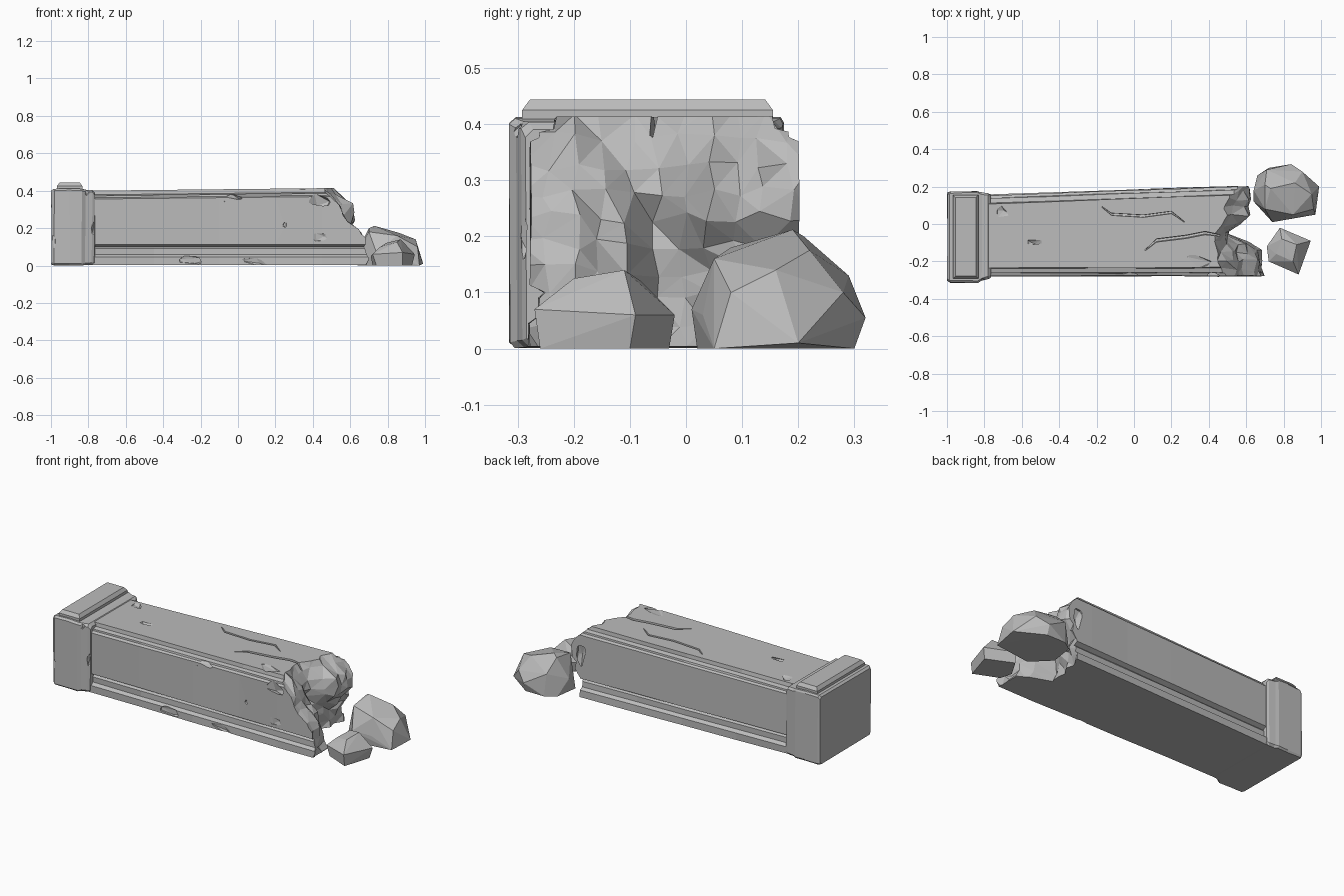
import bpy, bmesh, random
from mathutils import Vector

random.seed(7)
if "Cube" in bpy.data.objects:
    bpy.data.objects.remove(bpy.data.objects["Cube"], do_unlink=True)

stone = bpy.data.materials.new("grey stone")
stone.use_nodes = True
GREY = (0.5, 0.5, 0.5, 1)
stone.diffuse_color = GREY
bsdf = stone.node_tree.nodes["Principled BSDF"]
bsdf.inputs["Base Color"].default_value = GREY
bsdf.inputs["Roughness"].default_value = 0.9


def finish(bm, name):
    bmesh.ops.recalc_face_normals(bm, faces=bm.faces[:])
    mesh = bpy.data.meshes.new(name)
    bm.to_mesh(mesh)
    bm.free()
    mesh.materials.append(stone)
    ob = bpy.data.objects.new(name, mesh)
    bpy.context.collection.objects.link(ob)
    return ob


def jit(a):
    return random.uniform(-a, a)


def loft(name, rings):
    """Skin a list of equal-length point rings and cap both ends."""
    bm = bmesh.new()
    vs = [[bm.verts.new(p) for p in ring] for ring in rings]
    n = len(vs[0])
    for a, b in zip(vs, vs[1:]):
        for i in range(n):
            j = (i + 1) % n
            bm.faces.new((a[i], a[j], b[j], b[i]))
    bm.faces.new(vs[0][::-1])
    bm.faces.new(vs[-1])
    return finish(bm, name)


def hull(name, points):
    bm = bmesh.new()
    for p in points:
        bm.verts.new(p)
    res = bmesh.ops.convex_hull(bm, input=bm.verts[:])
    bmesh.ops.delete(bm, geom=[v for v in bm.verts if not v.link_faces], context='VERTS')
    return finish(bm, name)


def carve(ob, cutter):
    mod = ob.modifiers.new("cut", 'BOOLEAN')
    mod.operation = 'DIFFERENCE'
    mod.solver = 'EXACT'
    mod.object = cutter
    bpy.context.view_layer.objects.active = ob
    bpy.ops.object.modifier_apply(modifier=mod.name)
    bpy.data.objects.remove(cutter, do_unlink=True)


def chip(center, size):
    """Small angular lump used to knock a flake out of the stone."""
    pts = []
    for _ in range(12):
        d = Vector((jit(1), jit(1), jit(1))).normalized()
        pts.append([c + s * k for c, s, k in zip(center, size, d)])
    return hull("chip", pts)


def crack(path, width, depth):
    """Thin jagged wedge along a path on the top face."""
    rings = []
    for i, (x, y) in enumerate(path):
        w = width if 0 < i < len(path) - 1 else width * 0.3
        rings.append([(x, y - w, 0.46), (x, y + w, 0.46), (x, y + w * 0.6, 0.405 - depth),
                      (x, y - w * 0.2, 0.41 - depth)])
    return loft("crack", rings)


# Shaft: moulded section, widening towards the broken end
LOW = [(0, 0.004), (0, 0.045), (0.018, 0.058), (0.018, 0.09), (0.028, 0.1), (0.003, 0.113)]
HIGH = [(0.003, 0.045), (0.018, 0.038), (0.02, 0.028), (0.043, 0.022), (0.047, 0)]


def section(x):
    t = (x + 0.8) / 1.3
    front, back, top = -0.28, 0.155 + 0.047 * t, 0.4 + 0.014 * t
    side = LOW + [(d, top - h) for d, h in HIGH]
    w = 0.0025
    ring = [(x, front + d + jit(w), z) for d, z in side]
    return ring + [(x, back - d + jit(w), z) for d, z in reversed(side)]


shaft = loft("pillar_shaft", [section(x) for x in (-0.8, -0.45, -0.1, 0.2, 0.45, 0.72)])

# Broken end: rough height field, cut from the shaft
YS = (-0.3, -0.2, -0.11, -0.06, 0.04, 0.21)
ZS = (0, 0.1, 0.18, 0.23, 0.33, 0.36, 0.42)
REACH = ((.69, .69, .66, .50, .52, .55),
         (.69, .68, .64, .48, .52, .56),
         (.67, .65, .60, .49, .57, .60),
         (.59, .59, .54, .48, .62, .60),
         (.53, .53, .50, .46, .61, .60),
         (.50, .49, .47, .45, .56, .58),
         (.49, .46, .44, .43, .47, .51))


def locate(v, knots):
    v = min(max(v, knots[0]), knots[-1])
    i = max(k for k in range(len(knots) - 1) if knots[k] <= v)
    return i, (v - knots[i]) / (knots[i + 1] - knots[i])


def reach(y, z):
    i, u = locate(y, YS)
    j, v = locate(z, ZS)
    a = REACH[j][i] * (1 - u) + REACH[j][i + 1] * u
    b = REACH[j + 1][i] * (1 - u) + REACH[j + 1][i + 1] * u
    return a * (1 - v) + b * v


bm = bmesh.new()
bmesh.ops.create_grid(bm, x_segments=13, y_segments=11, size=0.5)
for v in bm.verts:
    y = -0.03 + v.co.x * 0.62 + jit(0.012)
    z = 0.21 + v.co.y * 0.52 + jit(0.012)
    v.co = (reach(y, z) + jit(0.018), y, z)
bmesh.ops.triangulate(bm, faces=bm.faces[:])
res = bmesh.ops.extrude_face_region(bm, geom=bm.faces[:], use_keep_orig=True)
for v in res["geom"]:
    if isinstance(v, bmesh.types.BMVert):
        v.co.x = 1.2
carve(shaft, finish(bm, "break_cutter"))

# Flakes and cracks in the shaft
for c, s in (((-0.1, -0.285, 0.31), (0.05, 0.02, 0.05)),
             ((-0.02, -0.27, 0.37), (0.06, 0.025, 0.02)),
             ((0.25, -0.283, 0.215), (0.02, 0.015, 0.02)),
             ((0.44, -0.28, 0.35), (0.07, 0.04, 0.05)),
             ((0.42, -0.285, 0.15), (0.08, 0.018, 0.03)),
             ((-0.25, -0.285, 0.03), (0.09, 0.02, 0.03)),
             ((0.1, -0.285, 0.02), (0.1, 0.015, 0.03)),
             ((-0.7, 0.06, 0.405), (0.04, 0.04, 0.015)),
             ((-0.53, -0.1, 0.405), (0.05, 0.02, 0.015)),
             ((0.35, -0.2, 0.42), (0.1, 0.05, 0.02)),
             ((0.55, 0.2, 0.25), (0.04, 0.02, 0.08))):
    carve(shaft, chip(c, s))
carve(shaft, crack([(-0.17, 0.09), (-0.12, 0.05), (0.05, 0.04), (0.2, 0.06), (0.27, 0.01)], 0.012, 0.015))
carve(shaft, crack([(0.06, -0.14), (0.12, -0.09), (0.28, -0.07), (0.38, -0.05), (0.5, -0.07)], 0.014, 0.03))


# Plinth block with a bevelled shoulder where the shaft enters
def block_ring(x, front, back, low, top, c):
    ring = [(front, low + c), (front, top - c), (front + c, top), (back - c, top),
            (back, top - c), (back, low + c), (back - c, low), (front + c, low)]
    return [(x + jit(0.003), y + jit(0.003), z) for y, z in ring]


plinth = loft("plinth_block", [
    block_ring(-0.997, -0.305, 0.168, 0.006, 0.4, 0.012),
    block_ring(-0.985, -0.314, 0.175, 0.001, 0.41, 0.01),
    block_ring(-0.9, -0.312, 0.176, 0.001, 0.413, 0.01),
    block_ring(-0.835, -0.314, 0.175, 0.001, 0.41, 0.01),
    block_ring(-0.815, -0.302, 0.168, 0.002, 0.405, 0.012),
    block_ring(-0.78, -0.292, 0.165, 0.003, 0.404, 0.012),
    block_ring(-0.766, -0.286, 0.158, 0.005, 0.39, 0.014)])
for c, s in (((-0.8, -0.31, 0.39), (0.03, 0.02, 0.03)),
             ((-0.99, -0.315, 0.12), (0.02, 0.015, 0.06)),
             ((-0.77, -0.29, 0.2), (0.015, 0.015, 0.05))):
    carve(plinth, chip(c, s))

# Raised slab on the plinth
hull("plinth_slab", [(x, y, z) for z, e in ((0.4, 0), (0.425, 0), (0.444, 0.014))
                     for x in (-0.968 + e, -0.832 - e) for y in (-0.292 + e, 0.155 - e)])

# Fallen rubble
hull("large_rubble", [
    (.66, .26, 0), (.72, .3, 0), (.84, .30, 0), (.99, .2, .01), (.97, .05, 0), (.74, .02, 0),
    (.64, .12, 0), (.64, .18, .08), (.84, .32, .055), (.90, .28, .1), (.71, .29, .13),
    (.70, .21, .2), (.73, .19, .212), (.70, .08, .18), (.85, .05, .16), (.86, .22, .175),
    (.95, .16, .14), (.96, .08, .1), (.74, .01, .07), (.85, .03, .06)])
hull("small_rubble", [
    (.72, -.13, 0), (.78, -.03, 0), (.93, -.1, 0), (.88, -.26, 0), (.74, -.2, 0),
    (.71, -.12, .05), (.78, -.02, .06), (.945, -.09, .06), (.88, -.27, .07), (.72, -.2, .06),
    (.79, -.08, .12), (.87, -.11, .14), (.85, -.2, .125), (.76, -.16, .1)])
